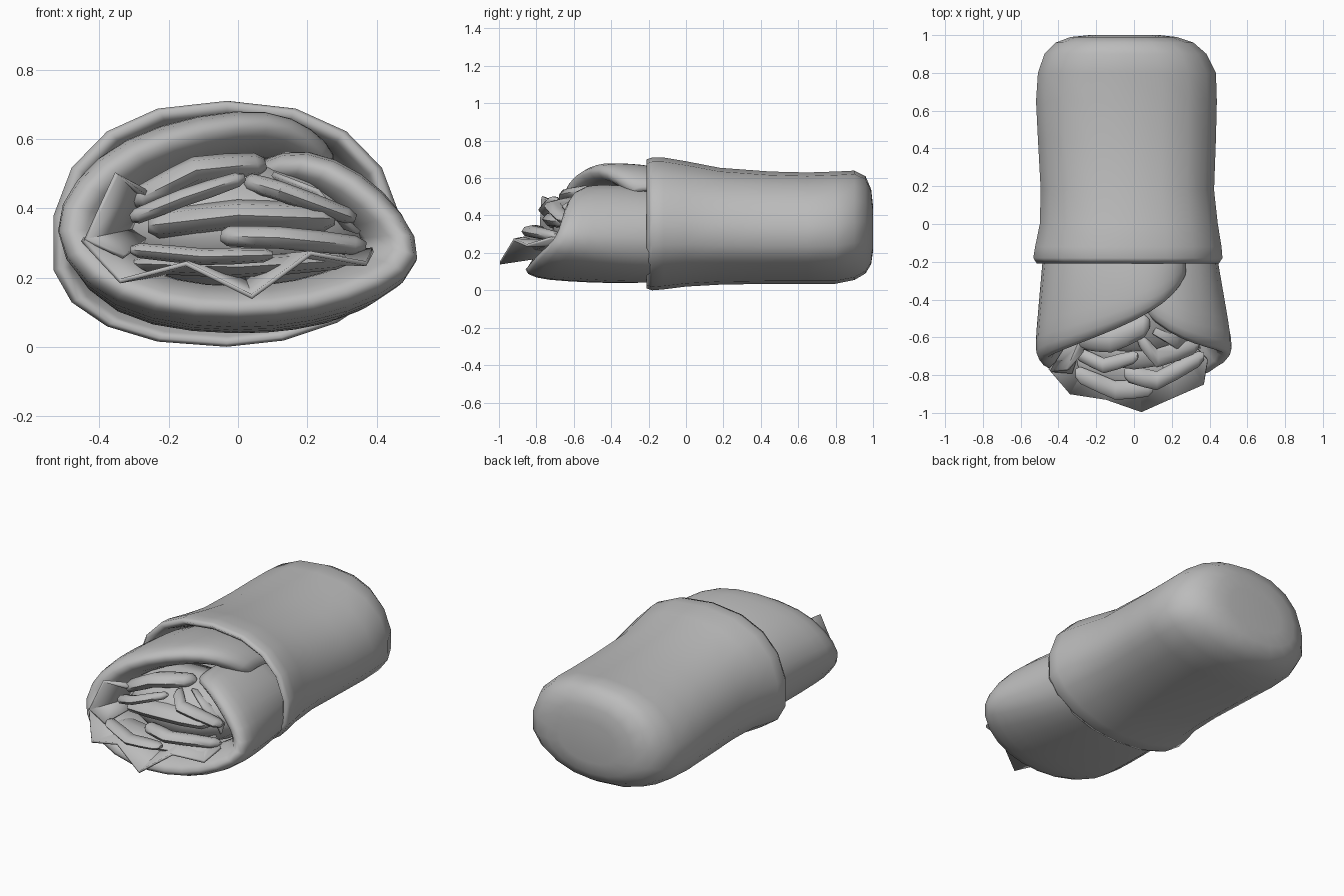
import bpy
import math
from mathutils import Vector

cube = bpy.data.objects.get("Cube")
if cube:
    bpy.data.objects.remove(cube, do_unlink=True)

grey = bpy.data.materials.new("plain grey")
grey.use_nodes = True
colour = (0.5, 0.5, 0.5, 1)
grey.diffuse_color = colour
grey.node_tree.nodes["Principled BSDF"].inputs["Base Color"].default_value = colour


def make_object(name, verts, faces, angle=180):
    mesh = bpy.data.meshes.new(name)
    mesh.from_pydata(verts, [], faces)
    mesh.materials.append(grey)
    obj = bpy.data.objects.new(name, mesh)
    bpy.context.collection.objects.link(obj)
    bpy.ops.object.select_all(action="DESELECT")
    obj.select_set(True)
    bpy.context.view_layer.objects.active = obj
    bpy.ops.object.mode_set(mode="EDIT")
    bpy.ops.mesh.select_all(action="SELECT")
    bpy.ops.mesh.normals_make_consistent(inside=False)
    bpy.ops.object.mode_set(mode="OBJECT")
    if angle >= 180:
        bpy.ops.object.shade_smooth()
    else:
        bpy.ops.object.shade_smooth_by_angle(angle=math.radians(angle))
    return obj


def loft(name, rows, closed=False, caps=False, angle=180):
    """Skin a list of equally long point rows."""
    count = len(rows[0])
    verts = [p for row in rows for p in row]
    faces = []
    for r in range(len(rows) - 1):
        for i in range(count if closed else count - 1):
            j = (i + 1) % count
            faces.append((r * count + i, r * count + j,
                          (r + 1) * count + j, (r + 1) * count + i))
    if caps:
        last = (len(rows) - 1) * count
        faces += [tuple(range(count)), tuple(range(last, last + count))]
    return make_object(name, verts, faces, angle)


def thicken(obj, thickness, levels=0):
    solid = obj.modifiers.new("thickness", "SOLIDIFY")
    solid.thickness = thickness
    solid.offset = 0
    if levels:
        sub = obj.modifiers.new("rounding", "SUBSURF")
        sub.levels = sub.render_levels = levels


def oval(y, left, right, low, high, sides=18):
    """Closed oval section, widest below the middle, softer at lower right."""
    cx, rx = (left + right) / 2, (right - left) / 2
    cz = low + (high - low) * 0.4
    ring = []
    for i in range(sides):
        a = math.tau * (i + 0.5) / sides
        c, s = math.cos(a), math.sin(a)
        power = 1.9 if c > 0 and s < 0 else 2.3
        x = math.copysign(abs(c) ** (2 / power), c)
        z = math.copysign(abs(s) ** (2 / power), s)
        ring.append((cx + rx * x, y, cz + z * (high - cz if s > 0 else cz - low)))
    return ring


# Paper sleeve: inner wall, rolled mouth, body, rounded closed end
sleeve = [(0.1, -.42, .36, .1, .58), (-.1, -.47, .41, .06, .64),
          (-.18, -.49, .43, .03, .67), (-.21, -.52, .455, .01, .7),
          (-.18, -.54, .475, 0, .71), (-.12, -.53, .47, .005, .71),
          (0, -.505, .45, .02, .69), (.18, -.5, .43, .03, .655),
          (.45, -.515, .44, .035, .635), (.65, -.525, .445, .035, .63),
          (.8, -.515, .44, .035, .635), (.9, -.48, .39, .055, .64),
          (.96, -.42, .32, .09, .61), (.99, -.34, .23, .14, .54),
          (1, -.24, .14, .21, .45)]
loft("paper_sleeve", [oval(*s) for s in sleeve], closed=True, caps=True)

# Flatbread: one sheet rolled from the inner flap round to the overlapping flap.
# Each entry is the rim (x, y, z) and the matching (x, z) inside the sleeve.
sheet = [(.06, -.46, .51, .08, .5), (.2, -.57, .55, .2, .5),
         (.35, -.63, .48, .33, .43), (.47, -.66, .37, .4, .33),
         (.54, -.69, .26, .39, .2), (.43, -.79, .18, .27, .1),
         (.23, -.84, .11, .12, .08), (0, -.86, .09, 0, .075),
         (-.25, -.84, .11, -.25, .09), (-.44, -.79, .2, -.41, .17),
         (-.53, -.72, .33, -.46, .32), (-.46, -.68, .46, -.41, .46),
         (-.33, -.63, .57, -.3, .55), (-.11, -.55, .64, -.1, .61),
         (.09, -.46, .66, .08, .61), (.2, -.37, .61, .2, .56),
         (.27, -.27, .52, .28, .5)]


def folded(scale, inset):
    """Row of the lip turned inward from the rim."""
    return [(x * scale, y + inset, 0.33 + (z - 0.33) * scale)
            for x, y, z, bx, bz in sheet]


rows = [folded(0.72, 0.22), folded(0.83, 0.06), folded(0.94, 0)]
for t in (0.06, 0.25, 0.55, 0.8, 1):
    row = []
    for x, y, z, bx, bz in sheet:
        puff = 0.02 * math.sin(math.pi * t)
        row.append((x + (bx - x) * t, y + (-0.05 - y) * t,
                    z + (bz - z) * t + puff * (1 if z > 0.3 else -1)))
    rows.append(row)
bread = loft("rolled_flatbread", rows)
thicken(bread, 0.06, 1)

# Filling mass closing the roll behind the strips
core = []
for k in range(7):
    a = math.pi / 2 * k / 6.3
    w = math.cos(a)
    core.append([(0.4 * w * math.cos(b), -0.35 - 0.36 * math.sin(a),
                  0.34 + 0.2 * w * math.sin(b))
                 for b in [math.tau * i / 14 for i in range(14)]])
loft("filling_core", core, closed=True, caps=True)


def strip(name, path, depth, height):
    """Blunt flattened strip of filling following a bent path."""
    pts = [Vector(p) for p in path]
    mid = [pts[0].lerp(pts[1], 0.12), pts[0].lerp(pts[1], 0.6), pts[1],
           pts[1].lerp(pts[2], 0.45), pts[2].lerp(pts[1], 0.12)]
    centres = [pts[0]] + mid + [pts[2]]
    sizes = (0.45, 0.9, 1, 1, 1, 0.85, 0.4)
    slope = math.atan2(pts[2].z - pts[0].z, pts[2].x - pts[0].x)
    up = Vector((-math.sin(slope), 0, math.cos(slope)))
    out = Vector((0, 1, 0))
    rings = []
    for c, s in zip(centres, sizes):
        rings.append([c + out * depth * s * math.cos(b) + up * height * s * math.sin(b)
                      for b in [math.tau * i / 8 for i in range(8)]])
    loft(name, rings, closed=True, caps=True, angle=50)


strips = {
    "upper_slice": ([(-.3, -.6, .42), (-.12, -.61, .51), (.08, -.53, .53)], .07, .04),
    "left_strip": ([(-.31, -.68, .37), (-.16, -.75, .43), (.02, -.7, .49)], .04, .025),
    "right_strip": ([(.02, -.6, .48), (.12, -.71, .45), (.34, -.64, .37)], .05, .028),
    "middle_slice": ([(-.26, -.64, .35), (0, -.68, .38), (.28, -.64, .37)], .09, .045),
    "lower_right_strip": ([(-.05, -.79, .32), (.12, -.83, .315), (.37, -.7, .29)], .05, .032),
    "lower_left_strip": ([(-.31, -.79, .28), (-.1, -.88, .26), (.1, -.87, .265)], .05, .024),
    "bottom_slice": ([(-.3, -.7, .24), (0, -.76, .23), (.32, -.7, .25)], .1, .03),
}
for name, (path, depth, height) in strips.items():
    strip(name, path, depth, height)


def leaf(name, rim, root):
    """Crinkled leaf: a jagged rim drawn back toward its root."""
    back = Vector(root)
    rim = [Vector(p) for p in rim]
    rows = [rim, [p.lerp(back, 0.3) for p in rim], [p.lerp(back, 0.7) for p in rim]]
    thicken(loft(name, rows, angle=25), 0.014)


# Salad leaves poking out of the roll
leaf("lower_leaf", [(-.45, -.77, .31), (-.34, -.9, .19), (-.15, -.93, .24),
                    (.04, -.995, .145), (.21, -.92, .27), (.37, -.85, .24),
                    (.39, -.72, .28)], (0, -.3, .25))
leaf("left_leaf", [(-.33, -.79, .26), (-.44, -.78, .31), (-.35, -.77, .5),
                   (-.27, -.68, .45)], (-.2, -.4, .36))
leaf("right_leaf", [(.1, -.58, .5), (.23, -.66, .45), (.27, -.62, .4),
                    (.35, -.66, .33)], (.2, -.35, .38))
